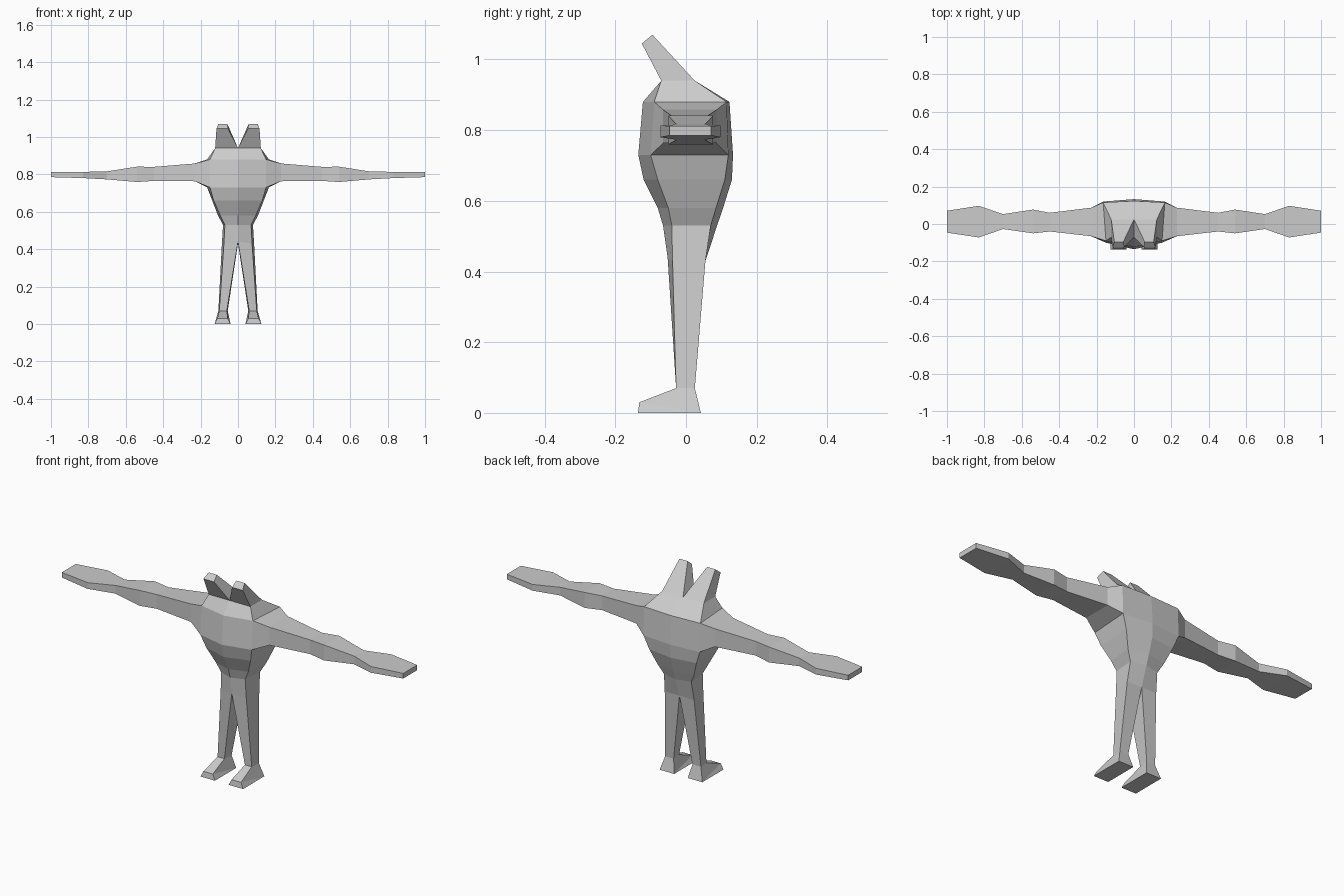
import bpy
import bmesh
from mathutils import Vector

cube = bpy.data.objects.get("Cube")
if cube:
    bpy.data.objects.remove(cube)

grey = bpy.data.materials.new("plain_grey")
grey.use_nodes = True
colour = (0.6, 0.6, 0.6, 1)
grey.diffuse_color = colour
grey.node_tree.nodes["Principled BSDF"].inputs["Base Color"].default_value = colour

bm = bmesh.new()


def loft(rings, edges=(0, 1, 2, 3), cap=False, skip=None):
    """Join four-point rings with quads; skip is a (step, edge) left open."""
    rows = [[bm.verts.new(Vector(p)) for p in ring] for ring in rings]
    for i, (a, b) in enumerate(zip(rows, rows[1:])):
        for k in edges:
            if (i, k) != skip:
                n = (k + 1) % 4
                bm.faces.new((a[k], a[n], b[n], b[k]))
    if cap:
        bm.faces.new(rows[-1])


def torso_ring(z, xf, xb, mid_front, side_front, side_back, mid_back):
    return [(0, mid_front, z), (xf, side_front, z), (xb, side_back, z), (0, mid_back, z)]


# Left half of the torso, hips to crown, with the shoulder socket left open
torso = [torso_ring(*r) for r in (
    (0.53, 0.07, 0.08, -0.065, -0.04, 0.07, 0.088),
    (0.58, 0.095, 0.107, -0.08, -0.05, 0.085, 0.105),
    (0.66, 0.13, 0.138, -0.12, -0.08, 0.11, 0.13),
    (0.73, 0.15, 0.165, -0.135, -0.10, 0.12, 0.133),
    (0.88, 0.15, 0.165, -0.122, -0.09, 0.115, 0.123),
    (0.94, 0.122, 0.122, -0.07, -0.07, 0.025, 0.025))]
loft(torso, edges=(0, 1, 2), skip=(3, 1))

# Horn
horn_tip = [(0.053, -0.125, 1.045), (0.115, -0.125, 1.045),
            (0.105, -0.095, 1.07), (0.057, -0.095, 1.07)]
loft([torso[-1], horn_tip], cap=True)

# Arm: x, front y, back y, bottom z, top z
shoulder = [torso[3][1], torso[4][1], torso[4][2], torso[3][2]]
arm = [shoulder]
for x, yf, yb, zb, zt in (
        (0.23, -0.065, 0.087, 0.763, 0.858),
        (0.45, -0.04, 0.06, 0.765, 0.84),
        (0.54, -0.05, 0.077, 0.759, 0.841),
        (0.70, -0.027, 0.053, 0.773, 0.816),
        (0.83, -0.072, 0.097, 0.78, 0.813),
        (1.0, -0.046, 0.071, 0.785, 0.812)):
    arm.append([(x, yf, zb), (x, yf, zt), (x, yb, zt), (x, yb, zb)])
loft(arm, cap=True)

# Crotch, open on the centre line
crotch = [(0, -0.052, 0.44), (0.075, -0.038, 0.43),
          (0.086, 0.055, 0.43), (0, 0.055, 0.43)]
loft([torso[0], crotch], edges=(0, 1, 2))

# Leg and wedge foot
ankle = [(0.06, -0.028, 0.07), (0.10, -0.028, 0.07),
         (0.105, 0.025, 0.07), (0.055, 0.025, 0.07)]
heel = [(0.125, 0.042, 0), (0.04, 0.042, 0)]
toe_top = [(0.055, -0.132, 0.03), (0.11, -0.132, 0.03)] + heel
sole = [(0.04, -0.136, 0), (0.125, -0.136, 0)] + heel
loft([crotch, ankle, toe_top, sole], cap=True)

# Mirror to the right half and weld the seam
copy = bmesh.ops.duplicate(bm, geom=bm.verts[:] + bm.edges[:] + bm.faces[:])
for item in copy["geom"]:
    if isinstance(item, bmesh.types.BMVert):
        item.co.x *= -1
bmesh.ops.remove_doubles(bm, verts=bm.verts[:], dist=0.0005)
bmesh.ops.recalc_face_normals(bm, faces=bm.faces[:])

mesh = bpy.data.meshes.new("horned_figure")
bm.to_mesh(mesh)
bm.free()
mesh.materials.append(grey)
bpy.context.collection.objects.link(bpy.data.objects.new("horned_figure", mesh))
